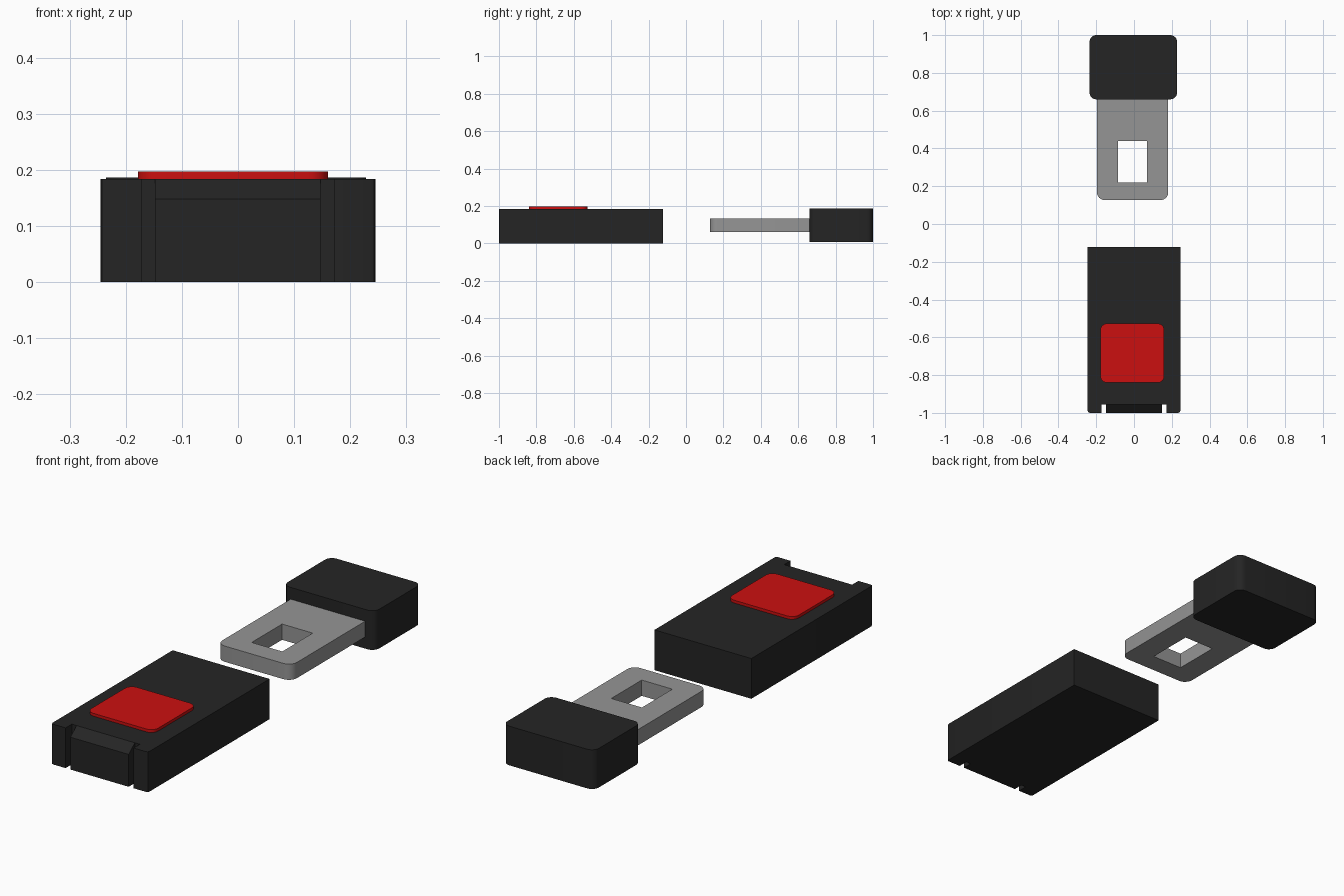
import bpy, bmesh, math

if "Cube" in bpy.data.objects:
    bpy.data.objects.remove(bpy.data.objects["Cube"])


def material(name, rgb):
    m = bpy.data.materials.new(name)
    m.diffuse_color = (*rgb, 1)
    m.use_nodes = True
    m.node_tree.nodes["Principled BSDF"].inputs["Base Color"].default_value = m.diffuse_color
    return m


def rounded_rect(x0, x1, y0, y1, r=0, n=6, round_back=True):
    """Counter-clockwise rectangle outline with rounded corners."""
    pts = []
    for i, (cx, cy) in enumerate([(x1, y0), (x1, y1), (x0, y1), (x0, y0)]):
        if r == 0 or (i in (1, 2) and not round_back):
            pts.append((cx, cy))
            continue
        ox = cx + (r if cx == x0 else -r)
        oy = cy + (r if cy == y0 else -r)
        start = math.radians(-90 + 90 * i)
        for k in range(n + 1):
            a = start + math.pi / 2 * k / n
            pts.append((ox + r * math.cos(a), oy + r * math.sin(a)))
    return pts


def prism(name, loops, lo, hi, mat, axis='Z'):
    """Extrude an outline (first loop) with optional holes along Z or X."""
    bm = bmesh.new()
    edges = []
    for loop in loops:
        vs = [bm.verts.new((lo, a, b) if axis == 'X' else (a, b, lo)) for a, b in loop]
        edges += [bm.edges.new((v, vs[i - 1])) for i, v in enumerate(vs)]
    bmesh.ops.triangle_fill(bm, edges=edges, use_dissolve=False, use_beauty=True)
    ext = bmesh.ops.extrude_face_region(bm, geom=bm.faces[:], use_keep_orig=True)
    step = (hi - lo, 0, 0) if axis == 'X' else (0, 0, hi - lo)
    top = [g for g in ext['geom'] if isinstance(g, bmesh.types.BMVert)]
    bmesh.ops.translate(bm, verts=top, vec=step)
    bmesh.ops.recalc_face_normals(bm, faces=bm.faces[:])
    me = bpy.data.meshes.new(name)
    bm.to_mesh(me)
    bm.free()
    me.materials.append(mat)
    ob = bpy.data.objects.new(name, me)
    bpy.context.collection.objects.link(ob)
    bpy.ops.object.select_all(action='DESELECT')
    ob.select_set(True)
    bpy.context.view_layer.objects.active = ob
    bpy.ops.object.shade_smooth_by_angle(angle=math.radians(30))
    return ob


black = material("black_plastic", (0.018, 0.018, 0.018))
red = material("red_plastic", (0.6, 0.005, 0.005))
steel = material("steel", (0.3, 0.3, 0.3))

# Receiver housing: box recessed at the front between two side posts
right = [(0.172, -0.955), (0.172, -1.0), (0.235, -1.0), (0.242, -0.997),
         (0.245, -0.99), (0.245, -0.122)]
left = [(-x, y) for x, y in reversed(right)]
prism("buckle_housing", [right + left], 0, 0.184, black)

# Strap block with sloped top, separated from the posts by slots
prism("strap_block", [[(-0.955, 0), (-0.955, 0.184), (-1.0, 0.148), (-1.0, 0)]],
      -0.148, 0.147, black, axis='X')

# Release button
prism("release_button", [rounded_rect(-0.178, 0.16, -0.84, -0.527, 0.035)],
      0.18, 0.197, red)

# Metal tongue with latch window
prism("tongue", [rounded_rect(-0.196, 0.181, 0.127, 0.68, 0.04, round_back=False),
                 rounded_rect(-0.085, 0.07, 0.22, 0.44)],
      0.06, 0.132, steel)

# Tongue grip
prism("tongue_grip", [rounded_rect(-0.235, 0.228, 0.66, 1.0, 0.035)],
      0.007, 0.186, black)
